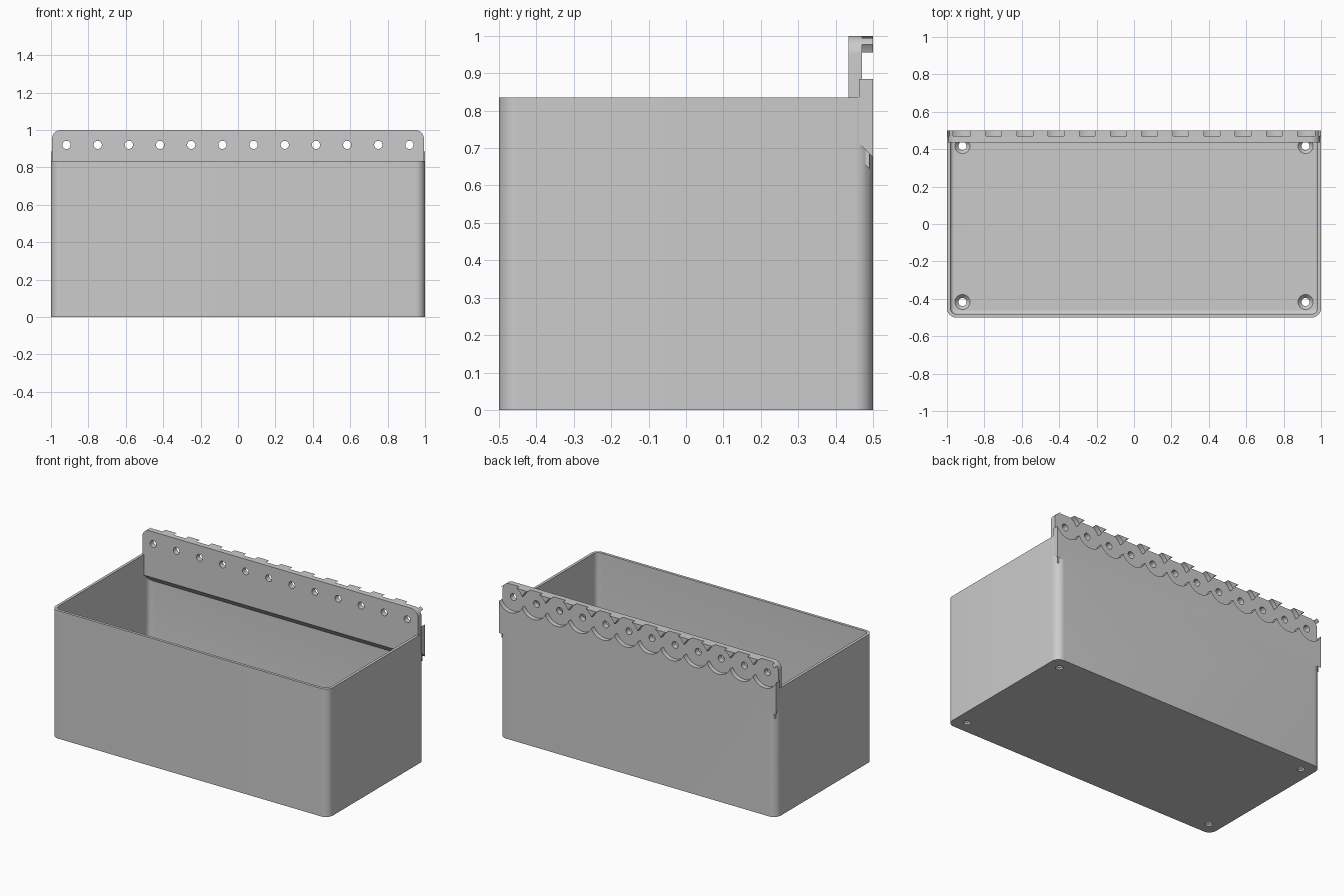
import bpy, bmesh
from math import sin, cos, pi, radians
from mathutils import Vector

old = bpy.data.objects.get("Cube")
if old:
    bpy.data.objects.remove(old, do_unlink=True)

grey = bpy.data.materials.new("light_grey_plastic")
grey.use_nodes = True
colour = (0.6, 0.6, 0.6, 1)
grey.diffuse_color = colour
grey.node_tree.nodes["Principled BSDF"].inputs["Base Color"].default_value = colour

# How a 2D outline plus a depth maps into space, per extrusion axis
PLACE = {
    "x": lambda u, v, d: (d, u, v),
    "y": lambda u, v, d: (u, d, v),
    "z": lambda u, v, d: (u, v, d),
}


def prism(name, outline, axis, start, end, end_scale=None, fillet=0):
    """Extrude an outline along an axis, optionally rounding the starting rim."""
    bm = bmesh.new()
    base = [bm.verts.new(PLACE[axis](u, v, start)) for u, v in outline]
    top = [bm.verts.new(PLACE[axis](u, v, end)) for u, v in end_scale or outline]
    first = bm.faces.new(base)
    bm.faces.new(top)
    n = len(base)
    for i in range(n):
        j = (i + 1) % n
        bm.faces.new((base[i], base[j], top[j], top[i]))
    bmesh.ops.recalc_face_normals(bm, faces=bm.faces)
    if fillet:
        bmesh.ops.bevel(bm, geom=list(first.edges), offset=fillet, segments=5,
                        profile=0.5, affect="EDGES")
    mesh = bpy.data.meshes.new(name)
    bm.to_mesh(mesh)
    bm.free()
    mesh.materials.append(grey)
    obj = bpy.data.objects.new(name, mesh)
    bpy.context.collection.objects.link(obj)
    return obj


def circle(u, v, r, n=48):
    return [(u + r * cos(2 * pi * i / n), v + r * sin(2 * pi * i / n)) for i in range(n)]


def rounded(u0, u1, v0, v1, r, square_bottom=False, n=10):
    """Rounded rectangle, counter-clockwise from the upper right corner."""
    points = []
    for k, (u, v) in enumerate(((u1 - r, v1 - r), (u0 + r, v1 - r),
                                (u0 + r, v0 + r), (u1 - r, v0 + r))):
        if square_bottom and k > 1:
            points.append((u0 if k == 2 else u1, v0))
            continue
        for i in range(n + 1):
            a = pi / 2 * (k + i / n)
            points.append((u + r * cos(a), v + r * sin(a)))
    return points


def combine(target, tool, operation):
    """Apply a boolean and discard the tool."""
    tool.hide_render = True
    mod = target.modifiers.new("combine", "BOOLEAN")
    mod.operation = operation
    mod.solver = "EXACT"
    mod.object = tool
    bpy.context.view_layer.objects.active = target
    bpy.ops.object.modifier_apply(modifier=mod.name)
    bpy.data.objects.remove(tool, do_unlink=True)


# Open bin with rounded corners and a filleted floor
HEIGHT, WALL, FLOOR = 0.835, 0.018, 0.03
bin_body = prism("storage_bin", rounded(-1, 1, -0.5, 0.5, 0.05), "z", 0, HEIGHT)
cavity = prism("cavity", rounded(-1 + WALL, 1 - WALL, -0.5 + WALL, 0.5 - WALL, 0.034),
               "z", FLOOR, 1.2, fillet=0.02)
combine(bin_body, cavity, "DIFFERENCE")

# Hanging rail: upper plate, square-ended outer foot, sloped inner support
plate = prism("rail_plate", rounded(-0.995, 0.995, 0.74, 1, 0.05, True), "y", 0.435, 0.5)
foot = prism("rail_foot", [(0.463, 0.885), (0.5, 0.885), (0.5, 0.675), (0.463, 0.712)],
             "x", -1, 1)
support = prism("rail_support", [(0.435, 0.76), (0.49, 0.76), (0.49, 0.645), (0.435, 0.70)],
                "x", -0.99, 0.99)
for part in (plate, foot, support):
    combine(bin_body, part, "UNION")

# Scalloped round pockets on the back, each with a screw hole
COUNT, HOLE_Z = 12, 0.92
for i in range(COUNT):
    x = (i - (COUNT - 1) / 2) / 6
    combine(bin_body, prism("pocket", circle(x, HOLE_Z, 0.0905, 64), "y", 0.47, 0.6), "DIFFERENCE")
    combine(bin_body, prism("screw_hole", circle(x, HOLE_Z, 0.022, 24), "y", 0.3, 0.6), "DIFFERENCE")

# Countersunk holes in the floor corners
for x in (-0.917, 0.917):
    for y in (-0.417, 0.417):
        combine(bin_body, prism("floor_hole", circle(x, y, 0.022, 32), "z", -0.1, 0.1), "DIFFERENCE")
        sink = prism("countersink", circle(x, y, 0.022, 32), "z", 0.01, FLOOR + 0.002,
                     end_scale=circle(x, y, 0.042, 32))
        combine(bin_body, sink, "DIFFERENCE")

# Smooth curves, crisp edges
bpy.ops.object.select_all(action="DESELECT")
bin_body.select_set(True)
bpy.context.view_layer.objects.active = bin_body
bpy.ops.object.shade_smooth_by_angle(angle=radians(30))
